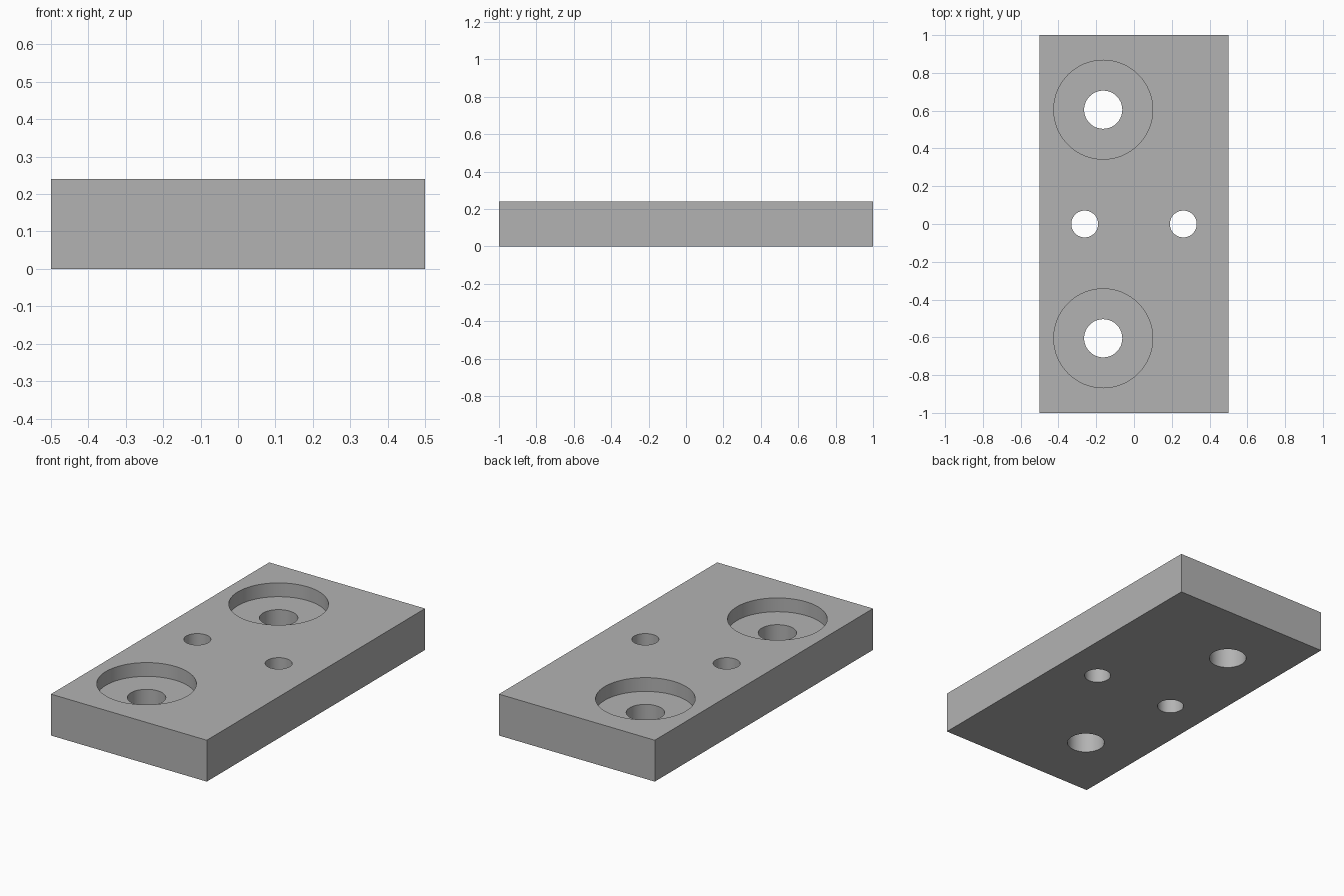
import bpy
import math

cube = bpy.data.objects.get("Cube")
if cube:
    bpy.data.objects.remove(cube, do_unlink=True)

WIDTH, LENGTH, HEIGHT = 1.0, 2.0, 0.24
POCKET_FLOOR = 0.16

grey = bpy.data.materials.new("plain grey")
grey.use_nodes = True
colour = (0.45, 0.45, 0.45, 1)
grey.diffuse_color = colour
grey.node_tree.nodes["Principled BSDF"].inputs["Base Color"].default_value = colour

# Rectangular plate
bpy.ops.mesh.primitive_cube_add(size=1, location=(0, 0, HEIGHT / 2))
plate = bpy.context.object
plate.name = "mounting_plate"
plate.scale = (WIDTH, LENGTH, HEIGHT)
bpy.ops.object.transform_apply(location=True, rotation=False, scale=True)
plate.data.materials.append(grey)


def drill(name, x, y, radius, floor=-0.1):
    """Cut a round hole from the top of the plate down to the floor."""
    top = HEIGHT + 0.1
    bpy.ops.mesh.primitive_cylinder_add(
        vertices=64, radius=radius, depth=top - floor,
        location=(x, y, (top + floor) / 2))
    cutter = bpy.context.object
    cutter.name = name
    cutter.data.materials.append(grey)
    cut = plate.modifiers.new(name, 'BOOLEAN')
    cut.operation = 'DIFFERENCE'
    cut.solver = 'EXACT'
    cut.object = cutter
    bpy.context.view_layer.objects.active = plate
    bpy.ops.object.modifier_apply(modifier=cut.name)
    bpy.data.objects.remove(cutter, do_unlink=True)


# Counterbored bolt holes at both ends
for side in (-1, 1):
    drill("counterbore", -0.163, side * 0.605, 0.262, POCKET_FLOOR)
    drill("bolt_hole", -0.163, side * 0.605, 0.101)

# Small pin holes across the middle
for side in (-1, 1):
    drill("pin_hole", side * 0.261, 0, 0.071)

# Smooth bore walls with crisp rims
bpy.ops.object.select_all(action='DESELECT')
plate.select_set(True)
bpy.context.view_layer.objects.active = plate
bpy.ops.object.shade_smooth_by_angle(angle=math.radians(30))
